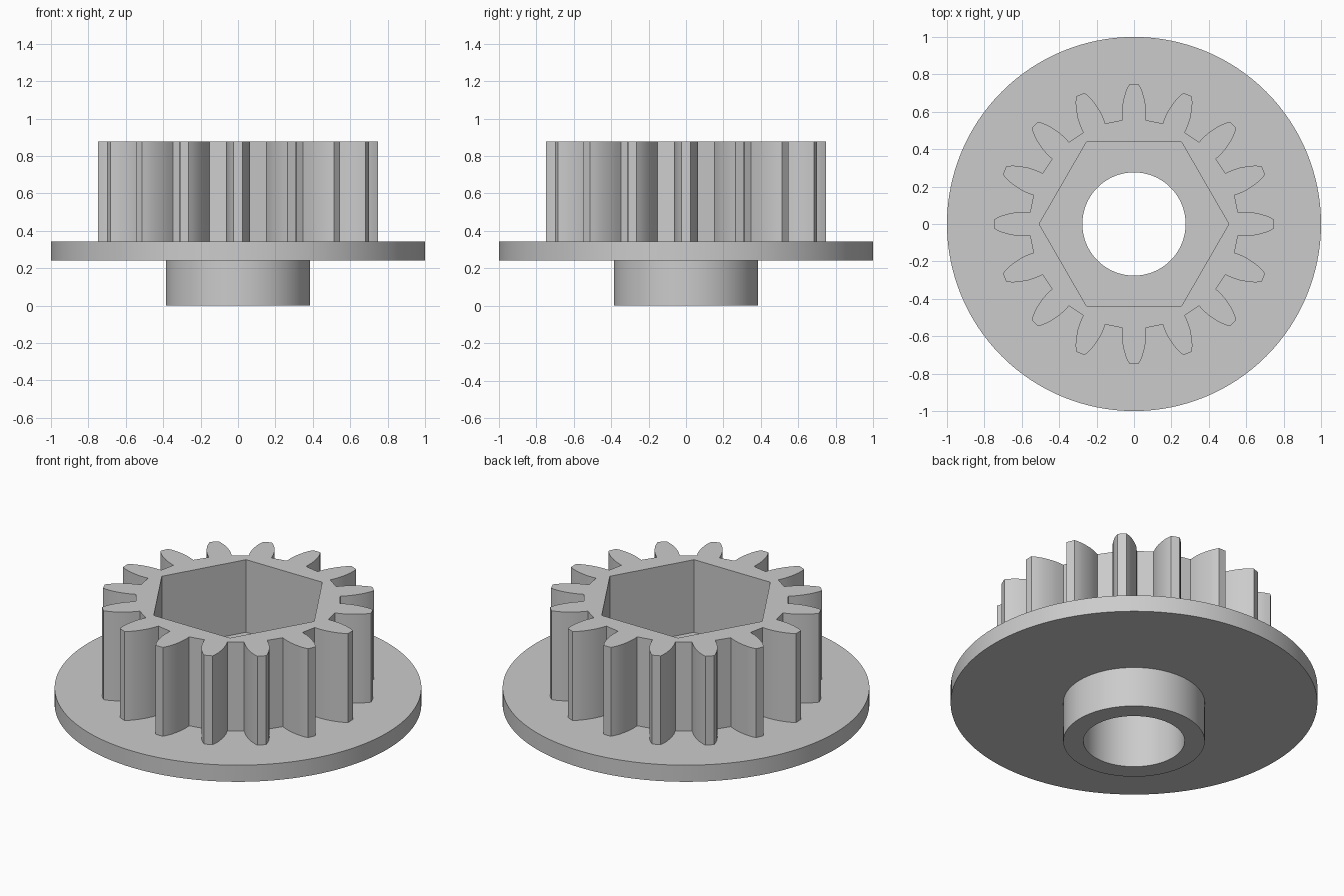
import bpy, bmesh, math

TEETH = 16
HUB_TOP, FLANGE_TOP, SOCKET_FLOOR, GEAR_TOP = 0.242, 0.342, 0.44, 0.877

cube = bpy.data.objects.get("Cube")
if cube:
    bpy.data.objects.remove(cube, do_unlink=True)

grey = bpy.data.materials.new("plain_grey")
grey.use_nodes = True
colour = (0.6, 0.6, 0.6, 1)
grey.diffuse_color = colour
grey.node_tree.nodes["Principled BSDF"].inputs["Base Color"].default_value = colour


def ring(radius, count):
    """Regular polygon outline with its first corner on +x."""
    steps = [2 * math.pi * i / count for i in range(count)]
    return [(radius * math.cos(a), radius * math.sin(a)) for a in steps]


def prism(name, outline, z0, z1):
    """Closed upright solid from a flat outline."""
    bm = bmesh.new()
    base = bm.faces.new([bm.verts.new((x, y, z0)) for x, y in outline])
    top = bmesh.ops.extrude_face_region(bm, geom=[base], use_keep_orig=True)["geom"]
    verts = [v for v in top if isinstance(v, bmesh.types.BMVert)]
    bmesh.ops.translate(bm, verts=verts, vec=(0, 0, z1 - z0))
    bmesh.ops.recalc_face_normals(bm, faces=bm.faces)
    mesh = bpy.data.meshes.new(name)
    bm.to_mesh(mesh)
    bm.free()
    mesh.materials.append(grey)
    obj = bpy.data.objects.new(name, mesh)
    bpy.context.collection.objects.link(obj)
    return obj


def activate(obj):
    bpy.ops.object.select_all(action="DESELECT")
    obj.select_set(True)
    bpy.context.view_layer.objects.active = obj


def cut(obj, cutter):
    activate(obj)
    mod = obj.modifiers.new("cut", "BOOLEAN")
    mod.operation = "DIFFERENCE"
    mod.solver = "EXACT"
    mod.object = cutter
    bpy.ops.object.modifier_apply(modifier=mod.name)


# Tooth outline: (distance from axis, half width), curved flank from root to tip
flank = [(0.555, 0.064), (0.6, 0.065), (0.635, 0.062), (0.67, 0.055),
         (0.7, 0.047), (0.725, 0.037), (0.749, 0.024)]
tooth = [(r, -w) for r, w in flank] + [(r, w) for r, w in reversed(flank)]
gear_outline = []
for i in range(TEETH):
    a = 2 * math.pi * i / TEETH
    c, s = math.cos(a), math.sin(a)
    gear_outline += [(r * c - w * s, r * s + w * c) for r, w in tooth]

# Solid parts
hub = prism("hub", ring(0.386, 96), 0, HUB_TOP)
flange = prism("flange", ring(1, 128), HUB_TOP, FLANGE_TOP)
gear = prism("toothed_gear", gear_outline, FLANGE_TOP, GEAR_TOP)

# Round bore through everything, hexagonal socket in the gear only
bore = prism("bore_cutter", ring(0.276, 96), -0.5, 1.5)
socket = prism("socket_cutter", ring(0.507, 6), SOCKET_FLOOR, 1.5)
for part in (hub, flange, gear):
    cut(part, bore)
cut(gear, socket)
for cutter in (bore, socket):
    bpy.data.objects.remove(cutter, do_unlink=True)

for part in (hub, flange, gear):
    activate(part)
    bpy.ops.object.shade_smooth_by_angle(angle=math.radians(25))
